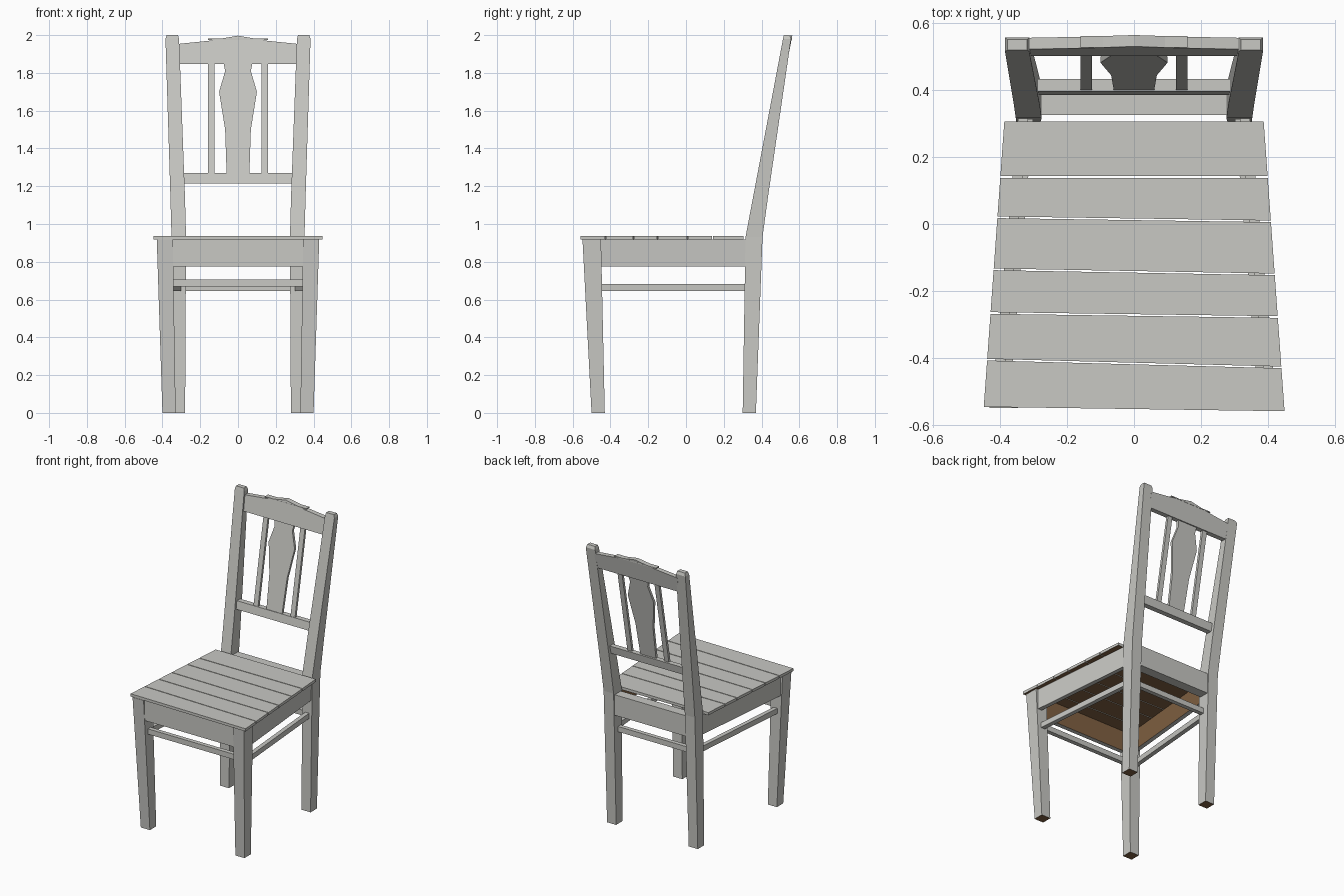
import bpy, bmesh
from mathutils import Vector

cube = bpy.data.objects.get("Cube")
if cube:
    bpy.data.objects.remove(cube)


def material(name, rgb):
    m = bpy.data.materials.new(name)
    m.use_nodes = True
    m.diffuse_color = (*rgb, 1)
    m.node_tree.nodes["Principled BSDF"].inputs["Base Color"].default_value = (*rgb, 1)
    return m


GREY = material("pale_grey_paint", (0.58, 0.58, 0.55))
BROWN = material("bare_brown_wood", (0.22, 0.12, 0.055))


def solid(name, rings, bare=None):
    """Loft matching rings into a closed solid; faces pointing along 'bare' are brown."""
    bm = bmesh.new()
    loops = [[bm.verts.new(p) for p in ring] for ring in rings]
    n = len(loops[0])
    for a, b in zip(loops, loops[1:]):
        for i in range(n):
            j = (i + 1) % n
            bm.faces.new((a[i], a[j], b[j], b[i]))
    bm.faces.new(loops[0])
    bm.faces.new(loops[-1])
    bmesh.ops.recalc_face_normals(bm, faces=bm.faces)
    bm.normal_update()
    if bare:
        for f in bm.faces:
            f.material_index = int(f.normal.dot(Vector(bare)) > 0.9)
    mesh = bpy.data.meshes.new(name)
    bm.to_mesh(mesh)
    bm.free()
    mesh.materials.append(GREY)
    mesh.materials.append(BROWN)
    obj = bpy.data.objects.new(name, mesh)
    bpy.context.collection.objects.link(obj)
    return obj


def rect(s, x0, x1, y0, y1, z):
    return [(s * x0, y0, z), (s * x1, y0, z), (s * x1, y1, z), (s * x0, y1, z)]


def slab(name, plan, z0, z1, bare=None):
    return solid(name, [[(x, y, z) for x, y in plan] for z in (z0, z1)], bare)


def box(name, x0, x1, y0, y1, z0, z1, bare=None):
    return slab(name, [(x0, y0), (x1, y0), (x1, y1), (x0, y1)], z0, z1, bare)


def lean(z):
    """Front plane of the tilted backrest."""
    return 0.315 + (z - 0.93) * 0.189


def back_panel(name, outline, offset, thick):
    return solid(name, [[(x, lean(z) + d, z) for x, z in outline]
                        for d in (offset, offset + thick)])


def mirrored(half):
    return half + [(-x, z) for x, z in reversed(half) if x]


# Legs, side aprons, side stretchers and thin back slats come in pairs
DOWN = (0, 0, -1)
for side, s in (("left", 1), ("right", -1)):
    solid("front_leg_" + side, [rect(s, 0.33, 0.40, -0.50, -0.43, 0),
                                rect(s, 0.345, 0.43, -0.548, -0.45, 0.918)], DOWN)
    solid("rear_leg_" + side, [rect(s, 0.28, 0.35, 0.30, 0.37, 0),
                               rect(s, 0.275, 0.352, 0.315, 0.405, 0.93),
                               rect(s, 0.281, 0.358, lean(1.15), 0.435, 1.15),
                               rect(s, 0.312, 0.384, lean(1.98), 0.556, 1.98),
                               rect(s, 0.318, 0.377, 0.518, 0.549, 2.0)], DOWN)
    slab("side_apron_" + side, [(s * 0.417, -0.46), (s * 0.345, 0.32),
                                (s * 0.315, 0.32), (s * 0.387, -0.46)],
         0.775, 0.917, (-s, 0, 0))
    slab("side_stretcher_" + side, [(s * 0.395, -0.46), (s * 0.33, 0.32),
                                    (s * 0.30, 0.32), (s * 0.365, -0.46)], 0.645, 0.682)
    back_panel("back_slat_" + side, [(s * 0.125, 1.26), (s * 0.16, 1.26),
                                     (s * 0.16, 1.86), (s * 0.125, 1.86)], 0.02, 0.018)

# Front and rear aprons and stretchers
box("front_apron", -0.36, 0.36, -0.538, -0.508, 0.775, 0.917, (0, 1, 0))
box("rear_apron", -0.285, 0.285, 0.325, 0.393, 0.775, 0.918, (0, -1, 0))
box("front_stretcher", -0.35, 0.35, -0.505, -0.475, 0.668, 0.705)
box("rear_stretcher", -0.29, 0.29, 0.325, 0.355, 0.645, 0.682)

# Seat planks with slightly skewed joints: (left end y, right end y)
joints = [(0.308, 0.308), (0.14, 0.14), (0.008, 0.02), (-0.15, -0.135),
          (-0.277, -0.265), (-0.427, -0.404), (-0.56, -0.547)]
GAP = 0.0025


def half_width(y):
    return 0.386 + (0.308 - y) * 0.072


for i, ((bl, br), (fl, fr)) in enumerate(zip(joints, joints[1:])):
    corners = [(1, bl - GAP), (-1, br - GAP), (-1, fr + GAP), (1, fl + GAP)]
    slab(f"seat_plank_{i + 1}", [(s * half_width(y), y) for s, y in corners],
         0.918, 0.937, DOWN)

# Backrest: arched top rail, its thin cap, lower rail and shaped splat
back_panel("top_rail", mirrored([(0, 1.997), (0.155, 1.97), (0.32, 1.953), (0.32, 1.848)]),
           0.012, 0.034)
box("top_rail_cap", -0.16, 0.16, 0.525, 0.56, 1.975, 1.981)
back_panel("lower_rail", mirrored([(0.29, 1.27), (0.29, 1.215)]), 0.016, 0.036)
back_panel("back_splat", mirrored([(0.077, 1.855), (0.068, 1.81), (0.1, 1.70),
                                   (0.068, 1.50), (0.06, 1.26)]), 0.02, 0.018)
